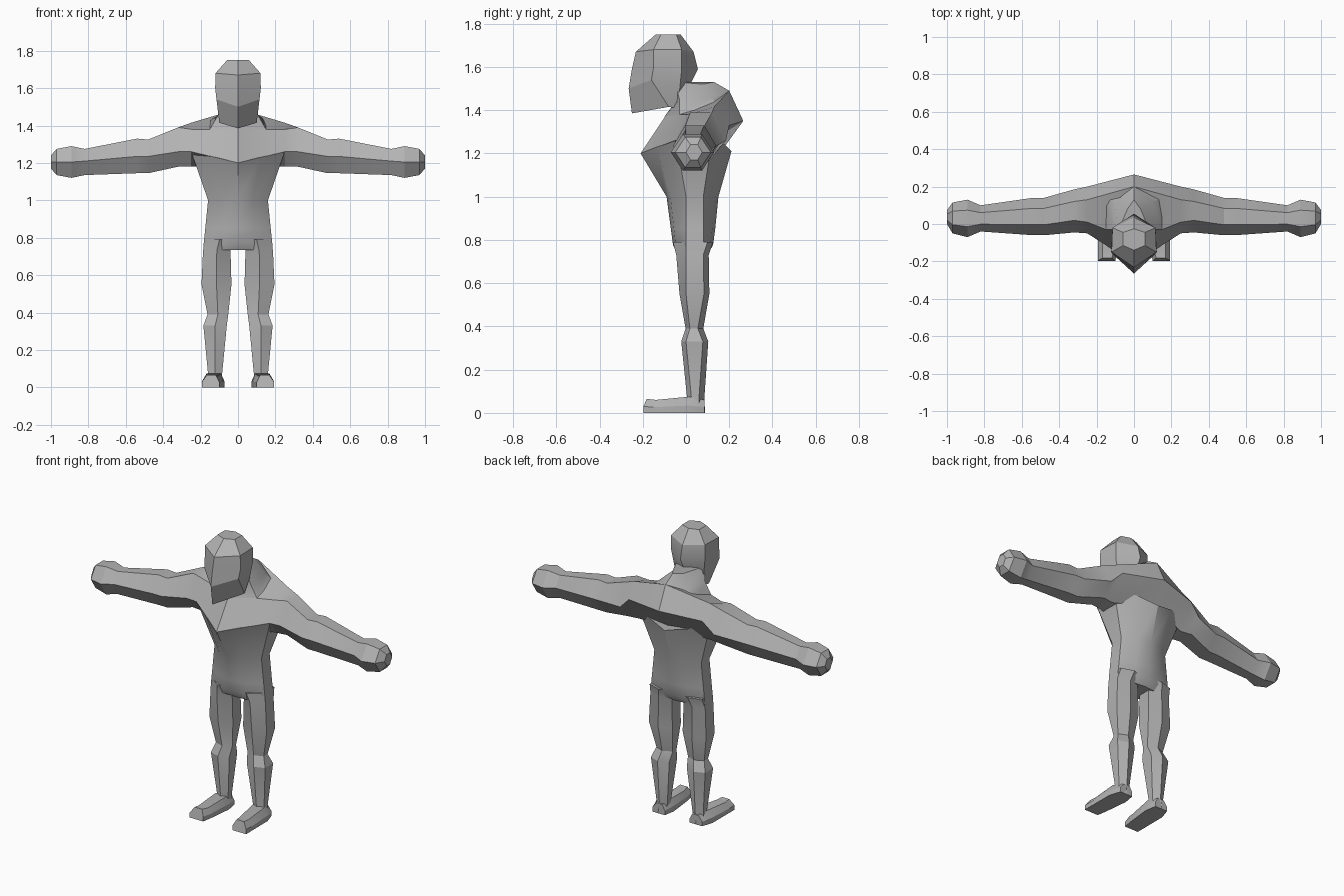
import bpy
import bmesh
from math import radians

cube = bpy.data.objects.get("Cube")
if cube:
    bpy.data.objects.remove(cube)

grey = bpy.data.materials.new("plain_grey")
grey.use_nodes = True
colour = (0.45, 0.45, 0.45, 1)
grey.diffuse_color = colour
grey.node_tree.nodes["Principled BSDF"].inputs["Base Color"].default_value = colour


def loft(name, rings):
    """Skin a list of equal-length point rings and close both ends."""
    bm = bmesh.new()
    loops = [[bm.verts.new(point) for point in ring] for ring in rings]
    for low, high in zip(loops, loops[1:]):
        for i in range(len(low)):
            j = (i + 1) % len(low)
            bm.faces.new((low[i], low[j], high[j], high[i]))
    bm.faces.new(loops[0])
    bm.faces.new(loops[-1])
    bmesh.ops.recalc_face_normals(bm, faces=bm.faces)
    mesh = bpy.data.meshes.new(name)
    bm.to_mesh(mesh)
    bm.free()
    mesh.materials.append(grey)
    part = bpy.data.objects.new(name, mesh)
    bpy.context.collection.objects.link(part)
    bpy.ops.object.select_all(action="DESELECT")
    bpy.context.view_layer.objects.active = part
    part.select_set(True)
    bpy.ops.object.shade_smooth_by_angle(angle=radians(25))
    return part


def mirrored(half):
    """Complete a ring whose first and last points lie on the centre plane."""
    return half + [(-x, y, z) for x, y, z in reversed(half[1:-1])]


def limb_ring(x, front, back, bottom, middle, top):
    """Six-sided arm section, pointed at front and back."""
    inset = (back - front) * 0.28
    return [(x, front, middle), (x, front + inset, top), (x, back - inset, top),
            (x, back, middle), (x, back - inset, bottom), (x, front + inset, bottom)]


def flip(ring):
    return [(-x, y, z) for x, y, z in ring]


# Shoulders, arms and hands run as one skin from hand to hand
chest = [(0, -.21, 1.2), (0, -.09, 1.38), (0, .2, 1.49),
         (0, .265, 1.35), (0, .17, 1.22), (0, -.1, 1.19)]
shoulder = [(.25, -.05, 1.26), (.25, .01, 1.38), (.25, .13, 1.415),
            (.25, .2, 1.33), (.25, .11, 1.18), (.25, .01, 1.18)]
arm = [shoulder] + [limb_ring(*section) for section in (
    (.32, -.045, .185, 1.18, 1.26, 1.39),
    (.48, -.06, .14, 1.145, 1.235, 1.325),
    (.54, -.06, .14, 1.145, 1.235, 1.33),
    (.82, -.04, .1, 1.135, 1.21, 1.275),
    (.89, -.07, .13, 1.12, 1.205, 1.29),
    (.97, -.05, .115, 1.135, 1.205, 1.275),
    (1, 0, .075, 1.17, 1.205, 1.24))]
loft("shoulders_and_arms", [flip(r) for r in reversed(arm)] + [chest] + arm)


# Torso, narrow at the waist and flared into the chest
def torso_ring(z, width, front, back):
    return mirrored([(0, front, z), (width * .5, front * .8, z), (width, 0, z),
                     (width, .08, z), (width * .5, back * .9, z), (0, back, z)])


upper = mirrored([(0, -.21, 1.2), (.12, -.135, 1.23), (.25, -.045, 1.26),
                  (.245, .12, 1.26), (.12, .18, 1.24), (0, .21, 1.21)])
loft("torso", [torso_ring(.735, .185, -.035, .1), torso_ring(.775, .183, -.06, .125),
               torso_ring(.85, .175, -.07, .135), torso_ring(1, .16, -.09, .15), upper])

# Neck and upper-back hump
loft("neck", [
    mirrored([(0, -.1, 1.37), (.15, -.03, 1.38), (.16, .14, 1.42), (0, .21, 1.44)]),
    mirrored([(0, -.07, 1.41), (.11, -.03, 1.45), (.1, .12, 1.46), (0, .2, 1.49)]),
    mirrored([(0, -.07, 1.5), (.09, -.05, 1.53), (.035, .08, 1.52), (0, .13, 1.53)])])

# Head with a forward pointed face and jaw
loft("head", [
    mirrored([(0, -.25, 1.385), (.1, -.08, 1.415), (.06, -.04, 1.41), (0, -.02, 1.44)]),
    mirrored([(0, -.265, 1.5), (.115, -.16, 1.54), (.1, -.03, 1.49), (0, .005, 1.49)]),
    mirrored([(0, -.25, 1.59), (.122, -.15, 1.6), (.115, -.02, 1.59), (0, .055, 1.59)]),
    mirrored([(0, -.232, 1.67), (.12, -.15, 1.68), (.115, -.02, 1.68), (0, .035, 1.67)]),
    mirrored([(0, -.14, 1.75), (.058, -.115, 1.75), (.058, -.045, 1.75), (0, -.025, 1.75)])])


# Legs and feet
def leg_ring(z, inner, outer, front, back):
    middle = (inner + outer) / 2
    side_front = max(front + .02, 0)
    side_back = back - .025
    return [(middle, front, z), (outer, side_front, z), (outer, side_back, z),
            (middle, back, z), (inner, side_back, z), (inner, side_front, z)]


leg = [leg_ring(*section) for section in (
    (0, .09, .17, .0, .088),
    (.07, .085, .16, .005, .085),
    (.33, .06, .185, -.022, .103),
    (.39, .052, .163, -.002, .08),
    (.55, .035, .195, -.03, .108),
    (.73, .04, .187, -.045, .105),
    (.79, .02, .178, -.06, .125))]


def foot_ring(y, top, inner, outer, lean):
    return [(inner, y, 0), (outer, y, 0), (outer, y, top * .45),
            (outer - .025, y + lean, top), (inner + .018, y + lean, top),
            (inner, y, top * .45)]


foot = [foot_ring(-.197, .065, .1, .193, .015),
        foot_ring(-.14, .06, .09, .193, 0),
        foot_ring(.015, .075, .073, .192, 0),
        foot_ring(.085, .06, .085, .17, 0)]

for side, change in (("left", list), ("right", flip)):
    loft(side + "_leg", [change(r) for r in leg])
    loft(side + "_foot", [change(r) for r in foot])
